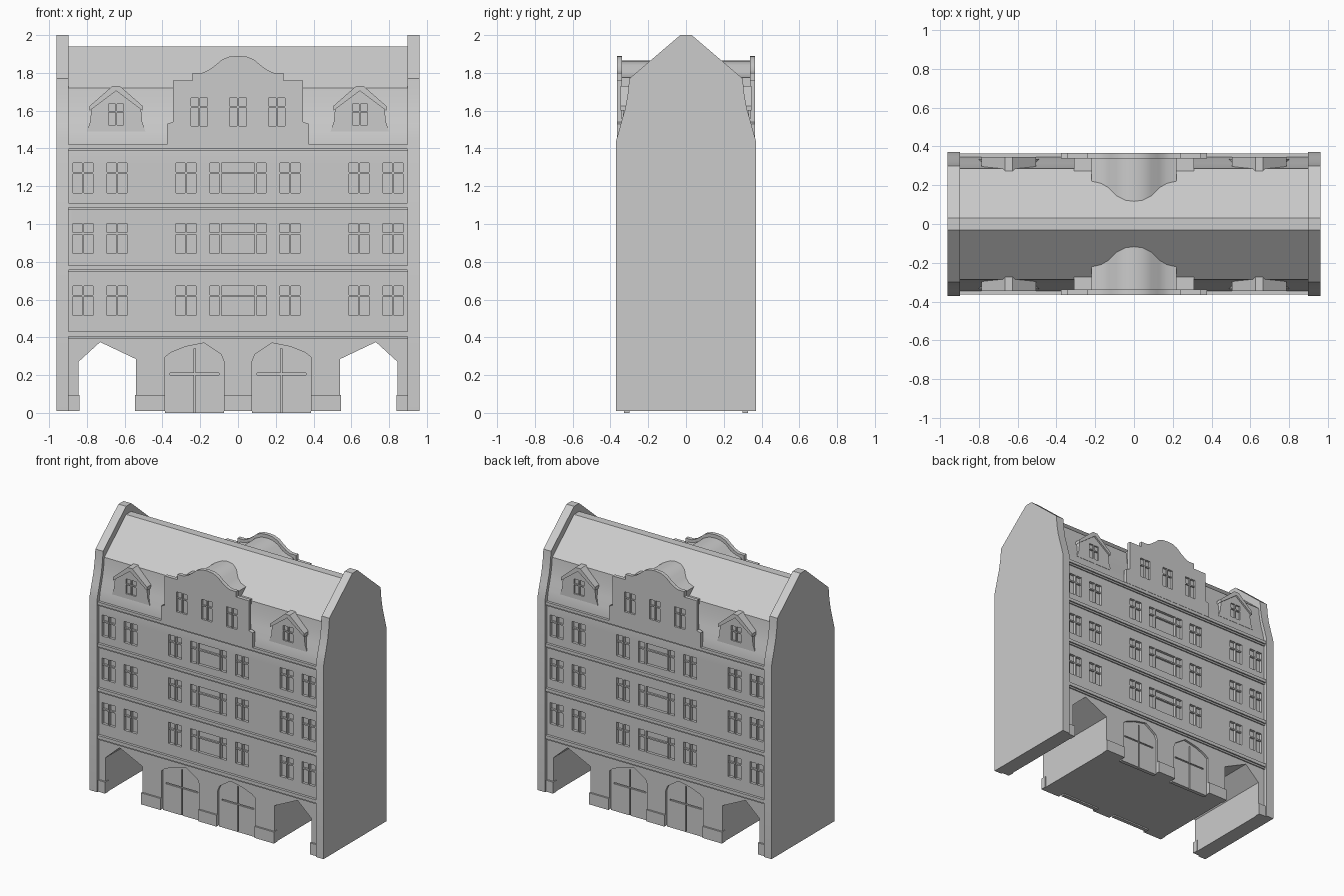
import bpy, bmesh

old = bpy.data.objects.get("Cube")
if old:
    bpy.data.objects.remove(old, do_unlink=True)

GREY = (0.6, 0.6, 0.6, 1.0)
stone = bpy.data.materials.new("stone_grey")
stone.use_nodes = True
stone.diffuse_color = GREY
stone.node_tree.nodes["Principled BSDF"].inputs["Base Color"].default_value = GREY

WALL = 0.345      # distance of the facade plane from the centre
BASE = 0.01


def add_prism(bm, pts, lo, hi, axis="y"):
    """Extrude a 2D outline: (x, z) along y, or (y, z) along x."""
    def place(p, d):
        return (p[0], d, p[1]) if axis == "y" else (d, p[0], p[1])
    a = [bm.verts.new(place(p, lo)) for p in pts]
    b = [bm.verts.new(place(p, hi)) for p in pts]
    bm.faces.new(a)
    bm.faces.new(b[::-1])
    for i in range(len(pts)):
        j = (i + 1) % len(pts)
        bm.faces.new((a[i], b[i], b[j], a[j]))


def make(name, prisms, axis="y"):
    """One object from a list of (outline, low, high) prisms."""
    bm = bmesh.new()
    for pts, lo, hi in prisms:
        add_prism(bm, pts, lo, hi, axis)
    bmesh.ops.recalc_face_normals(bm, faces=bm.faces)
    mesh = bpy.data.meshes.new(name)
    bm.to_mesh(mesh)
    bm.free()
    mesh.materials.append(stone)
    ob = bpy.data.objects.new(name, mesh)
    bpy.context.collection.objects.link(ob)
    return ob


def cut(ob, prisms):
    """Subtract prisms from an object, then discard the cutter."""
    cutter = make("cutter", prisms)
    mod = ob.modifiers.new("openings", "BOOLEAN")
    mod.operation, mod.solver, mod.object = "DIFFERENCE", "EXACT", cutter
    bpy.context.view_layer.objects.active = ob
    bpy.ops.object.modifier_apply(modifier=mod.name)
    bpy.data.objects.remove(cutter, do_unlink=True)


def rect(x0, x1, z0, z1):
    return [(x0, z0), (x1, z0), (x1, z1), (x0, z1)]


def both(half):
    """Close a right-hand outline by mirroring it; skips points on the axis."""
    return half + [(-x, z) for x, z in reversed(half) if x > 0]


def flip(pts, sx, cx=0):
    return [(cx + sx * x, z) for x, z in pts]


def span(side, a, b):
    """Depth range between distances a and b on one side."""
    return tuple(sorted((side * a, side * b)))


SIDES = (-1, 1)

# Outlines
wall_half = [(0.37, BASE), (0.37, 1.44), (0.345, 1.53), (0.322, 1.61),
             (0.308, 1.69), (0.30, 1.77), (0.03, 2.0)]
core_half = [(WALL, BASE), (WALL, 1.42), (0.332, 1.49), (0.312, 1.56),
             (0.294, 1.64), (0.285, 1.72), (0.03, 1.94)]
passage = [(0.845, -0.1), (0.845, 0.27), (0.73, 0.375), (0.54, 0.285), (0.54, -0.1)]
arch = [(0.074, -0.1), (0.074, 0.27), (0.09, 0.31), (0.18, 0.37),
        (0.28, 0.35), (0.355, 0.32), (0.386, 0.296), (0.386, -0.1)]
gable_half = [(0.375, 1.42), (0.375, 1.53), (0.345, 1.54), (0.345, 1.76),
              (0.24, 1.76), (0.24, 1.80), (0.19, 1.80), (0.155, 1.815),
              (0.12, 1.84), (0.085, 1.87), (0.045, 1.886), (0, 1.89)]
vault_half = [(0.31, 1.40), (0.31, 1.73), (0.22, 1.73), (0.22, 1.775),
              (0.17, 1.785), (0.13, 1.805), (0.09, 1.84), (0.045, 1.86), (0, 1.865)]
dormer_half = [(0.155, 1.49), (0.138, 1.54), (0.13, 1.62), (0, 1.715)]
dormer_roof = [(0.14, 1.60), (0.14, 1.625), (0.02, 1.73), (-0.02, 1.73), (-0.14, 1.625),
               (-0.14, 1.60), (0, 1.705)]

# Gable end walls
for sx, label in ((1, "left"), (-1, "right")):
    make("end_wall_" + label, [(both(wall_half), *span(sx, 0.897, 0.96))], "x")

# Main body with mansard roof, passages, doorways and windows
body = make("main_body", [(both(core_half), -0.90, 0.90)], "x")
storeys = [0.515, 0.845, 1.165]
casements = [0.124, 0.246, 0.304, 0.611, 0.669, 0.791, 0.849]
openings, transoms = [], []
for z in storeys:
    holes = [(-0.088, 0.088)]
    for sx in SIDES:
        holes += [(sx * c - 0.024, sx * c + 0.024) for c in casements]
    for x0, x1 in holes:
        for s in SIDES:
            openings.append((rect(x0, x1, z, z + 0.157), *span(s, WALL - 0.02, 0.4)))
            transoms.append((rect(x0, x1, z + 0.1, z + 0.11),
                             *span(s, WALL - 0.022, WALL - 0.006)))
for sx in SIDES:
    openings.append((flip(passage, sx), -0.5, 0.5))
    for s in SIDES:
        openings.append((flip(arch, sx), *span(s, WALL - 0.03, 0.4)))
cut(body, openings)
make("window_transoms", transoms)

# Cornices between the storeys, each with a smaller moulding beneath
bands = []
for z0, z1 in ((0.405, 0.43), (0.757, 0.78), (1.087, 1.11), (1.398, 1.42)):
    for s in SIDES:
        bands.append((rect(-0.9, 0.9, z0, z1), *span(s, WALL - 0.01, 0.364)))
        bands.append((rect(-0.9, 0.9, z0 - 0.012, z0), *span(s, WALL - 0.01, 0.354)))
make("cornices", bands)

# Plinth blocks beside the passages and doors
plinths = []
for s in SIDES:
    plinths.append((rect(-0.074, 0.074, BASE, 0.095), *span(s, WALL - 0.01, 0.358)))
    for sx in SIDES:
        for a, b in ((0.386, 0.545), (0.84, 0.9)):
            x0, x1 = span(sx, a, b)
            plinths.append((rect(x0, x1, BASE, 0.095), *span(s, WALL - 0.03, 0.358)))
make("plinths", plinths)

for s, face in ((-1, "front"), (1, "back")):
    # Double doors with grooves between leaves and panels
    for sx, label in ((1, "left"), (-1, "right")):
        leaf = [(x, max(z, 0.0)) for x, z in arch]
        door = make(f"{face}_door_{label}", [(flip(leaf, sx), *span(s, 0.30, 0.328))])
        x0, x1 = span(sx, 0.226, 0.234)
        r0, r1 = span(sx, 0.10, 0.36)
        cut(door, [(rect(x0, x1, -0.1, 0.34), *span(s, 0.319, 0.4))])
        cut(door, [(rect(r0, r1, 0.2, 0.21), *span(s, 0.319, 0.4))])

    # Curved gable plate with three paired windows, and the roof behind it
    gable = make(face + "_gable", [(both(gable_half), *span(s, 0.338, 0.366))])
    holes, bars = [], []
    for c in (-0.205, 0, 0.205):
        for sx in SIDES:
            x0, x1 = span(sx, 0.004, 0.044)
            holes.append((rect(c + x0, c + x1, 1.52, 1.668), *span(s, 0.35, 0.4)))
            bars.append((rect(c + x0, c + x1, 1.615, 1.624), *span(s, 0.348, 0.36)))
    cut(gable, holes)
    make(face + "_gable_transoms", bars)
    make(face + "_gable_roof", [(both(vault_half), *span(s, 0.05, 0.345))])

    # Dormers with a four-pane window
    for cx, label in ((0.645, "left"), (-0.645, "right")):
        dormer = make(f"{face}_dormer_{label}",
                      [(flip(both(dormer_half), 1, cx), *span(s, 0.2, 0.334))])
        panes = []
        for sx in SIDES:
            x0, x1 = span(sx, 0.004, 0.04)
            for z0, z1 in ((1.525, 1.59), (1.598, 1.635)):
                panes.append((rect(cx + x0, cx + x1, z0, z1), *span(s, 0.322, 0.4)))
        cut(dormer, panes)
        make(f"{face}_dormer_roof_{label}",
             [(flip(dormer_roof, 1, cx), *span(s, 0.2, 0.346))])

# Smooth the curved roof surfaces while keeping edges crisp
bpy.ops.object.select_all(action="DESELECT")
for ob in bpy.context.collection.objects:
    if ob.type == "MESH" and ob.data.materials and ob.data.materials[0] == stone:
        ob.select_set(True)
        bpy.context.view_layer.objects.active = ob
bpy.ops.object.shade_smooth_by_angle(angle=0.5)
